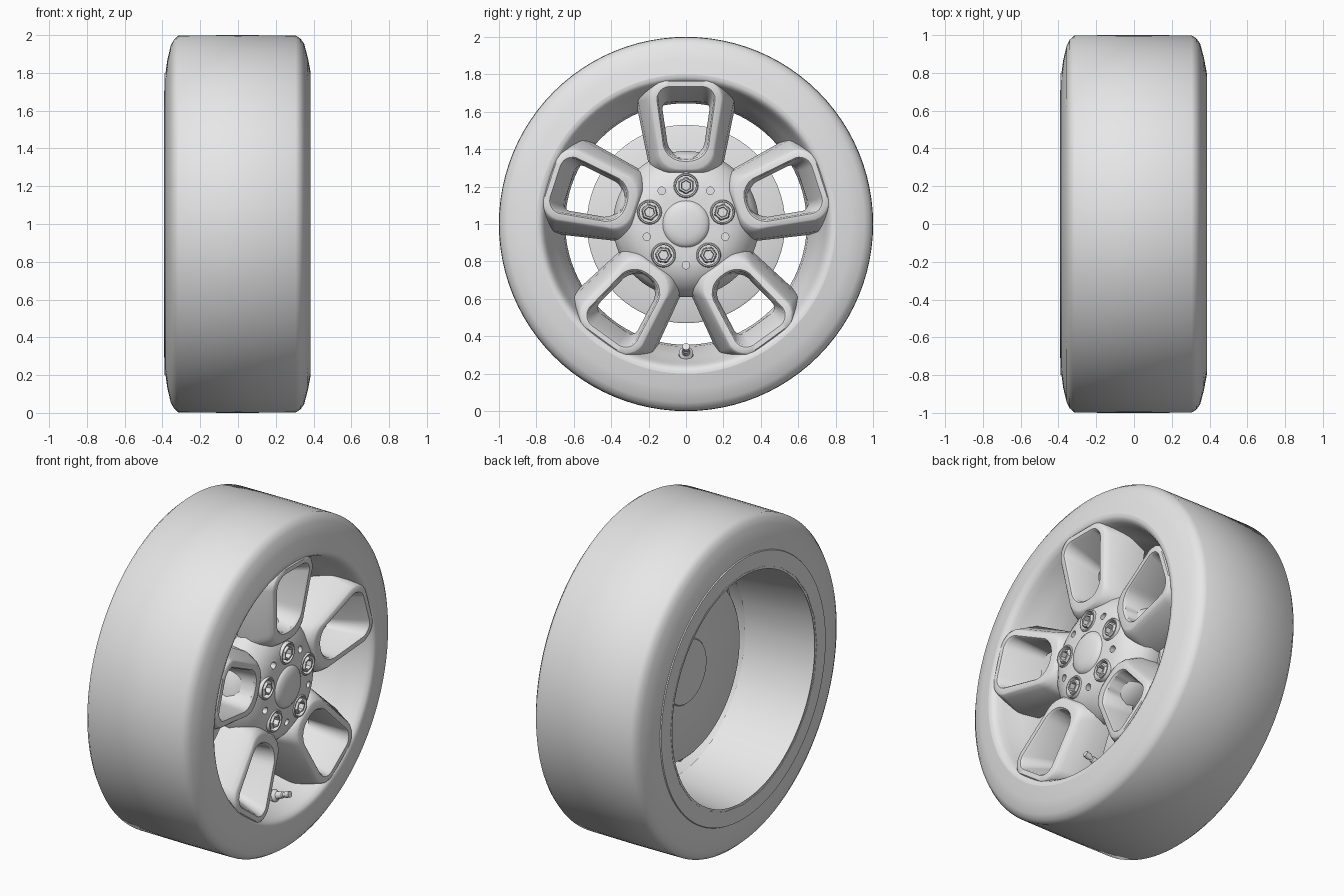
import bpy
import bmesh
from math import sin, cos, pi, radians
from mathutils import Matrix, Vector

if "Cube" in bpy.data.objects:
    bpy.data.objects.remove(bpy.data.objects["Cube"], do_unlink=True)

grey = bpy.data.materials.new("plain grey")
grey.use_nodes = True
grey.diffuse_color = (0.8, 0.8, 0.8, 1)
grey.node_tree.nodes["Principled BSDF"].inputs["Base Color"].default_value = (0.8, 0.8, 0.8, 1)

CENTRE = Matrix.Translation((0, 0, 1))
FIFTH = 2 * pi / 5


def around(angle, radius=0.0):
    """Place a part at a radius from the axle, turned about it from the top."""
    return CENTRE @ Matrix.Rotation(angle, 4, 'X') @ Matrix.Translation((0, 0, radius))


def loft(name, rings, matrix=CENTRE, closed=False, smooth=40):
    """Skin a row of equal-length point loops."""
    bm = bmesh.new()
    loops = [[bm.verts.new(p) for p in ring] for ring in rings]
    pairs = list(zip(loops, loops[1:]))
    if closed:
        pairs.append((loops[-1], loops[0]))
    for a, b in pairs:
        for i in range(len(a)):
            j = (i + 1) % len(a)
            bm.faces.new((a[i], a[j], b[j], b[i]))
    bmesh.ops.remove_doubles(bm, verts=bm.verts, dist=0.0001)
    bmesh.ops.recalc_face_normals(bm, faces=bm.faces)
    bm.transform(matrix)
    mesh = bpy.data.meshes.new(name)
    bm.to_mesh(mesh)
    bm.free()
    mesh.materials.append(grey)
    obj = bpy.data.objects.new(name, mesh)
    bpy.context.collection.objects.link(obj)
    shade(obj, smooth)
    return obj


def shade(obj, angle):
    bpy.ops.object.select_all(action='DESELECT')
    obj.select_set(True)
    bpy.context.view_layer.objects.active = obj
    bpy.ops.object.shade_smooth_by_angle(angle=radians(angle))


def lathe(name, profile, segments=64, matrix=CENTRE, closed=False, smooth=40):
    """Turn (x, radius) points about the x axis."""
    turn = [2 * pi * i / segments for i in range(segments)]
    rings = [[(x, r * sin(t), r * cos(t)) for t in turn] for x, r in profile]
    return loft(name, rings, matrix, closed, smooth)


def outline(r0, w0, c0, x0, r1, w1, c1, x1, steps=7):
    """Rounded trapezoid from radius r0 to r1, with half-widths w and corners c."""
    corners = [(r1 - c1, w1 - c1, c1), (r1 - c1, c1 - w1, c1),
               (r0 + c0, c0 - w0, c0), (r0 + c0, w0 - c0, c0)]
    points = []
    for q, (up, side, c) in enumerate(corners):
        for i in range(steps):
            t = (q + i / (steps - 1)) * pi / 2
            z = up + c * sin(t)
            x = x0 + (x1 - x0) * (z - r0) / (r1 - r0)
            points.append((x, side + c * cos(t), z))
    return points


# Tyre with bevelled shoulders
lathe("tyre", [(-0.385, 0.79), (-0.374, 0.87), (-0.356, 0.945), (-0.34, 0.975), (-0.315, 0.998),
               (0, 1.0), (0.305, 0.998), (0.33, 0.982), (0.35, 0.955), (0.37, 0.88),
               (0.385, 0.8)], 96, smooth=60)

# Rim: rear flange, tapered barrel and front dish with a rounded lip
lathe("rear_flange", [(-0.384, 0.8), (-0.39, 0.797), (-0.39, 0.69)], 96)
lathe("rim_barrel", [(-0.392, 0.708), (0.07, 0.652)], 24)
lathe("rim_dish", [(0.385, 0.8), (0.384, 0.785), (0.377, 0.77), (0.355, 0.755), (0.32, 0.742),
                   (0.23, 0.705), (0.13, 0.655), (0.05, 0.645)], 96, smooth=60)

# Brake disc with a low central boss
lathe("brake_disc", [(-0.006, 0), (-0.006, 0.19), (0.0, 0.195), (0.0, 0.52), (0.008, 0.53),
                     (0.04, 0.53), (0.045, 0.52), (0.045, 0.28), (0.14, 0.27), (0.14, 0)], 64)

# Hub with pockets for the nuts and small holes between them
hub = lathe("hub", [(0.13, 0), (0.13, 0.385), (0.19, 0.39), (0.24, 0.365), (0.285, 0.325),
                    (0.318, 0.275), (0.333, 0.22), (0.337, 0.15), (0.337, 0)], 80)
for k in range(5):
    for angle, radius, size, floor in ((k * FIFTH, 0.205, 0.055, 0.275),
                                       ((k + 0.5) * FIFTH, 0.22, 0.02, 0.29)):
        cutter = lathe("pocket_cutter", [(floor, 0), (floor, size), (0.45, size), (0.45, 0)],
                       24, around(angle, radius))
        cutter.hide_render = True
        bpy.context.view_layer.objects.active = hub
        cut = hub.modifiers.new("pocket", 'BOOLEAN')
        cut.operation, cut.solver, cut.object = 'DIFFERENCE', 'EXACT', cutter
        bpy.ops.object.modifier_apply(modifier=cut.name)
        bpy.data.objects.remove(cutter, do_unlink=True)
shade(hub, 40)

# Domed centre cap
lathe("centre_cap", [(0.33, 0.128), (0.342, 0.122), (0.354, 0.105), (0.362, 0.075),
                     (0.366, 0.035), (0.367, 0)], 48)

# Five looped spokes, each with a nut and its seat
for k in range(5):
    loft(f"spoke_{k + 1}", [
        outline(0.27, 0.200, 0.05, 0.14, 0.68, 0.265, 0.04, 0.14),
        outline(0.26, 0.192, 0.07, 0.22, 0.735, 0.255, 0.08, 0.25),
        outline(0.27, 0.165, 0.10, 0.305, 0.765, 0.208, 0.10, 0.350),
        outline(0.285, 0.152, 0.11, 0.332, 0.768, 0.196, 0.10, 0.376),
        outline(0.295, 0.145, 0.11, 0.337, 0.762, 0.188, 0.10, 0.383),
        outline(0.335, 0.125, 0.11, 0.340, 0.735, 0.156, 0.07, 0.383),
        outline(0.345, 0.118, 0.105, 0.330, 0.727, 0.148, 0.065, 0.373),
        outline(0.362, 0.102, 0.09, 0.15, 0.655, 0.126, 0.04, 0.15),
    ], around(k * FIFTH), closed=True)
    spot = around(k * FIFTH, 0.205)
    lathe(f"nut_seat_{k + 1}", [(0.275, 0.066), (0.337, 0.066), (0.342, 0.062),
                                (0.342, 0.056), (0.337, 0.053), (0.275, 0.053)], 24, spot, True)
    lathe(f"nut_{k + 1}", [(0.26, 0), (0.26, 0.047), (0.335, 0.045), (0.345, 0.039),
                           (0.345, 0.029), (0.315, 0.026), (0.315, 0)], 6, spot, smooth=10)

# Valve stem at the bottom of the dish, leaning towards the axle
lean = Matrix.Translation((0.24, 0, 0.305)) @ Vector((0.9, 0, 0.32)).to_track_quat('X', 'Z').to_matrix().to_4x4()
lathe("valve_stem", [(-0.04, 0), (-0.04, 0.04), (0.015, 0.038), (0.03, 0.022), (0.07, 0.019),
                     (0.075, 0.013), (0.09, 0.013), (0.09, 0.019), (0.12, 0.019), (0.12, 0)],
      16, lean)
